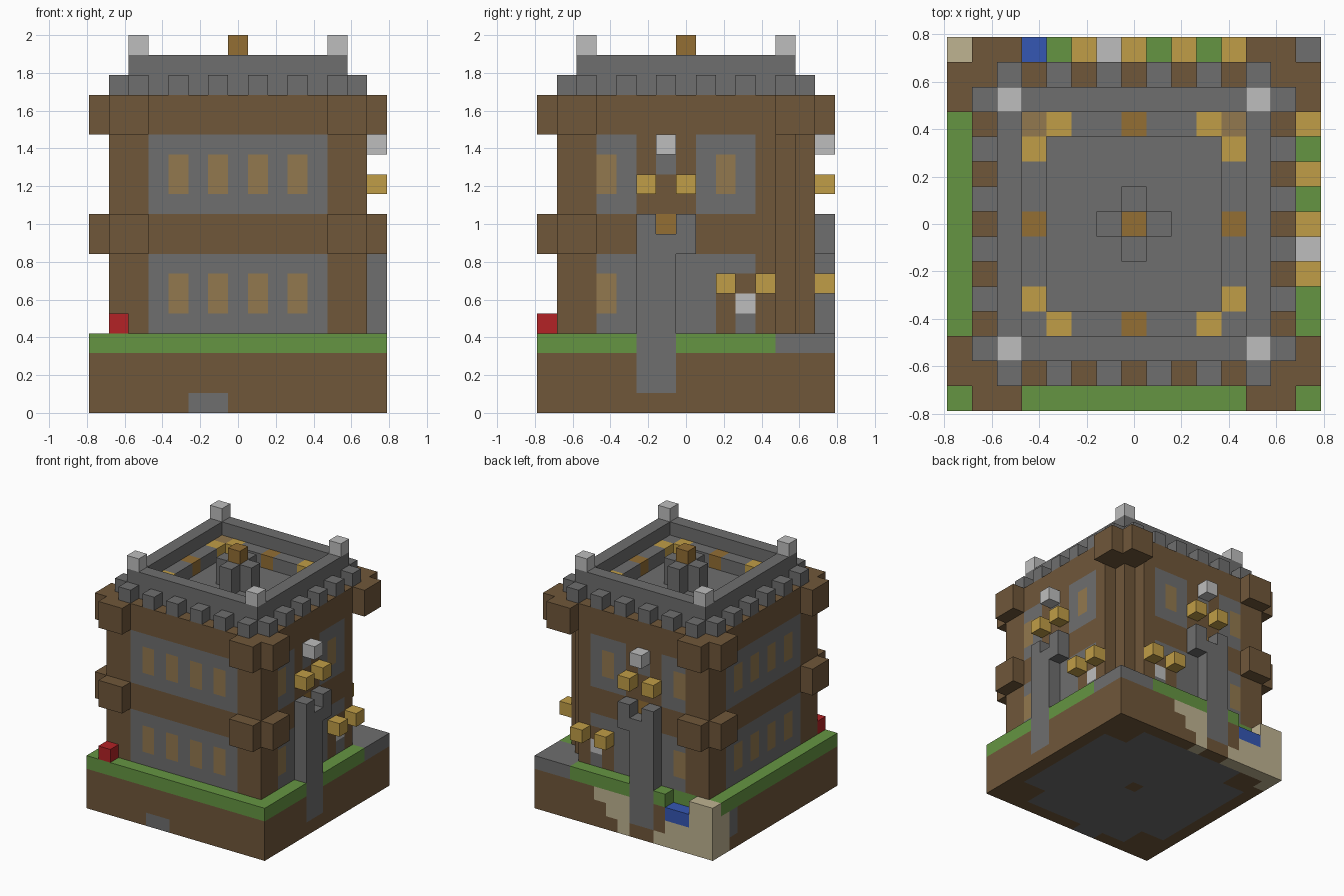
import bpy
import bmesh
from mathutils import Vector

if "Cube" in bpy.data.objects:
    bpy.data.objects.remove(bpy.data.objects["Cube"])

# Block grid: 15 wide, 15 deep, 19 tall
N, U = 15, 2 / 19
COLOURS = {
    "stone": "6E6E6E", "timber": "70573A", "grass": "659542", "gold": "C09D47",
    "bronze": "936E34", "pale_stone": "BEBEBE", "sand": "BFB391",
    "water": "3557B3", "red": "B32226", "window": "92784E",
}
NAMES = list(COLOURS)


def linear(h):
    s = [int(h[i:i + 2], 16) / 255 for i in (0, 2, 4)]
    return [((c + 0.055) / 1.055) ** 2.4 for c in s] + [1]


materials = []
for name, code in COLOURS.items():
    m = bpy.data.materials.new(name)
    m.use_nodes = True
    m.diffuse_color = linear(code)
    bsdf = m.node_tree.nodes["Principled BSDF"]
    bsdf.inputs["Base Color"].default_value = linear(code)
    bsdf.inputs["Roughness"].default_value = 0.9
    materials.append(m)

blocks = {}


def span(v):
    return range(v[0], v[1] + 1) if isinstance(v, tuple) else [v]


def put(part, colour, x, y, z, swap=False):
    """Fill a box of blocks; swap mirrors it across the diagonal."""
    for i in span(x):
        for j in span(y):
            for k in span(z):
                blocks[(j, i, k) if swap else (i, j, k)] = (part, colour)


def cut(x, y, z):
    for i in span(x):
        for j in span(y):
            for k in span(z):
                blocks.pop((i, j, k), None)


# Ground: soil, stone underside, turf and paved corner
put("ground", "timber", (0, 14), (0, 14), (0, 2))
put("ground", "stone", (1, 13), (3, 11), 0)
put("ground", "stone", (3, 11), (1, 13), 0)
put("ground", "timber", 7, 7, 0)
put("ground", "stone", (5, 6), 0, 0)
put("ground", "stone", 0, 12, (1, 2))
put("turf", "grass", (0, 14), (0, 14), 3)
put("paving", "stone", (12, 14), (12, 14), 3)

# Sandy bank with a little pool at the back
put("bank", "sand", (0, 4), 14, (0, 2))
put("bank", "timber", 4, 14, (1, 2))
put("bank", "sand", 0, 13, (0, 2))
for i in (7, 8, 9):
    put("bank", "sand", i, 14, (i - 7, 2))
put("bank", "sand", (0, 1), 14, 3)
cut((2, 3), 14, 3)
put("pool", "water", (2, 3), 14, 2)

# Tower body
put("tower", "timber", (1, 13), (1, 13), (4, 15))
for swap in (False, True):
    # Windowed walls, front and left
    for z in (4, 10):
        put("tower", "stone", (3, 11), 1, (z, z + 3), swap)
        for x in (4, 6, 8, 10):
            put("tower", "window", x, 1, (z + 1, z + 2), swap)
    # Doorway walls, back and right
    put("tower", "stone", (3, 8), 13, (4, 7), swap)
    put("tower", "stone", (9, 10), 13, 7, swap)
    put("tower", "window", 3, 13, (5, 6), swap)
    put("tower", "stone", 10, 13, 4, swap)
    put("tower", "pale_stone", 10, 13, 5, swap)
    put("tower", "stone", (3, 4), 13, (10, 13), swap)
    put("tower", "stone", (8, 10), 13, (10, 13), swap)
    put("tower", "window", 3, 13, (11, 12), swap)
    put("tower", "window", 9, 13, (11, 12), swap)
    put("tower", "stone", 6, 13, 12, swap)
    put("tower", "bronze", 6, 13, 9, swap)
    # Forked buttress and the lamps beside it
    put("buttress", "stone", (5, 6), 14, (1, 7), swap)
    put("buttress", "stone", (5, 7), 14, 8, swap)
    for x in (5, 7):
        put("buttress", "stone", x, 14, 9, swap)
        put("lamps", "gold", x, 14, 11, swap)
        put("lamps", "gold", x + 4, 14, 6, swap)
    put("lamps", "pale_stone", 6, 14, 13, swap)
    # Beam ends at the corners
    for x in ((1, 2), (12, 13)):
        for y in (0, 14):
            put("beam_ends", "timber", x, y, (14, 15), swap)
            if (x[0], y) != (12, 14):
                put("beam_ends", "timber", x, y, (8, 9), swap)
# Stepped back right corner
cut(13, (12, 13), (4, 13))
cut(12, 13, (4, 13))

# Roof: floor, inner ledge, parapet and battlements
put("roof_floor", "stone", (3, 11), (3, 11), 15)
for swap in (False, True):
    for side in (3, 11):
        put("ledge", "stone", (3, 11), side, 16, swap)
    for side in (2, 12):
        put("parapet", "stone", (2, 12), side, (16, 17), swap)
    for side in (1, 13):
        for x in range(2, 13, 2):
            put("battlements", "stone", x, side, 16, swap)
for swap in (False, True):
    for side in (3, 11):
        put("ledge", "bronze", 7, side, 16, swap)
        for x in (4, 10):
            put("ledge", "gold", x, side, 16, swap)
for x in (3, 11):
    put("ledge", "window", x, 11, 16)
for x in (2, 12):
    for y in (2, 12):
        put("corner_caps", "pale_stone", x, y, 18)

# Beacon in the middle of the roof
put("beacon", "stone", (6, 8), 7, (16, 17))
put("beacon", "stone", 7, (6, 8), (16, 17))
put("beacon", "bronze", 7, 7, 18)

# Small red block on the front turf
put("red_block", "red", 1, 0, 4)

# Build one object per part from its exposed block faces
for part in sorted({p for p, _ in blocks.values()}):
    bm = bmesh.new()
    for cell, (p, colour) in blocks.items():
        if p != part:
            continue
        c = Vector(cell) + Vector((0.5 - N / 2, 0.5 - N / 2, 0.5))
        for axis in range(3):
            for sign in (-1, 1):
                step = Vector((0, 0, 0))
                step[axis] = sign
                if tuple(int(a + b) for a, b in zip(cell, step)) in blocks:
                    continue
                a = Vector((0, 0, 0))
                a[(axis + 1) % 3] = 0.5
                b = step.cross(a)
                mid = c + step / 2
                ring = [mid + a + b, mid - a + b, mid - a - b, mid + a - b]
                face = bm.faces.new([bm.verts.new(v * U) for v in ring])
                face.material_index = NAMES.index(colour)
    bmesh.ops.remove_doubles(bm, verts=bm.verts, dist=0.001)
    mesh = bpy.data.meshes.new(part)
    bm.to_mesh(mesh)
    bm.free()
    for m in materials:
        mesh.materials.append(m)
    bpy.context.collection.objects.link(bpy.data.objects.new(part, mesh))
